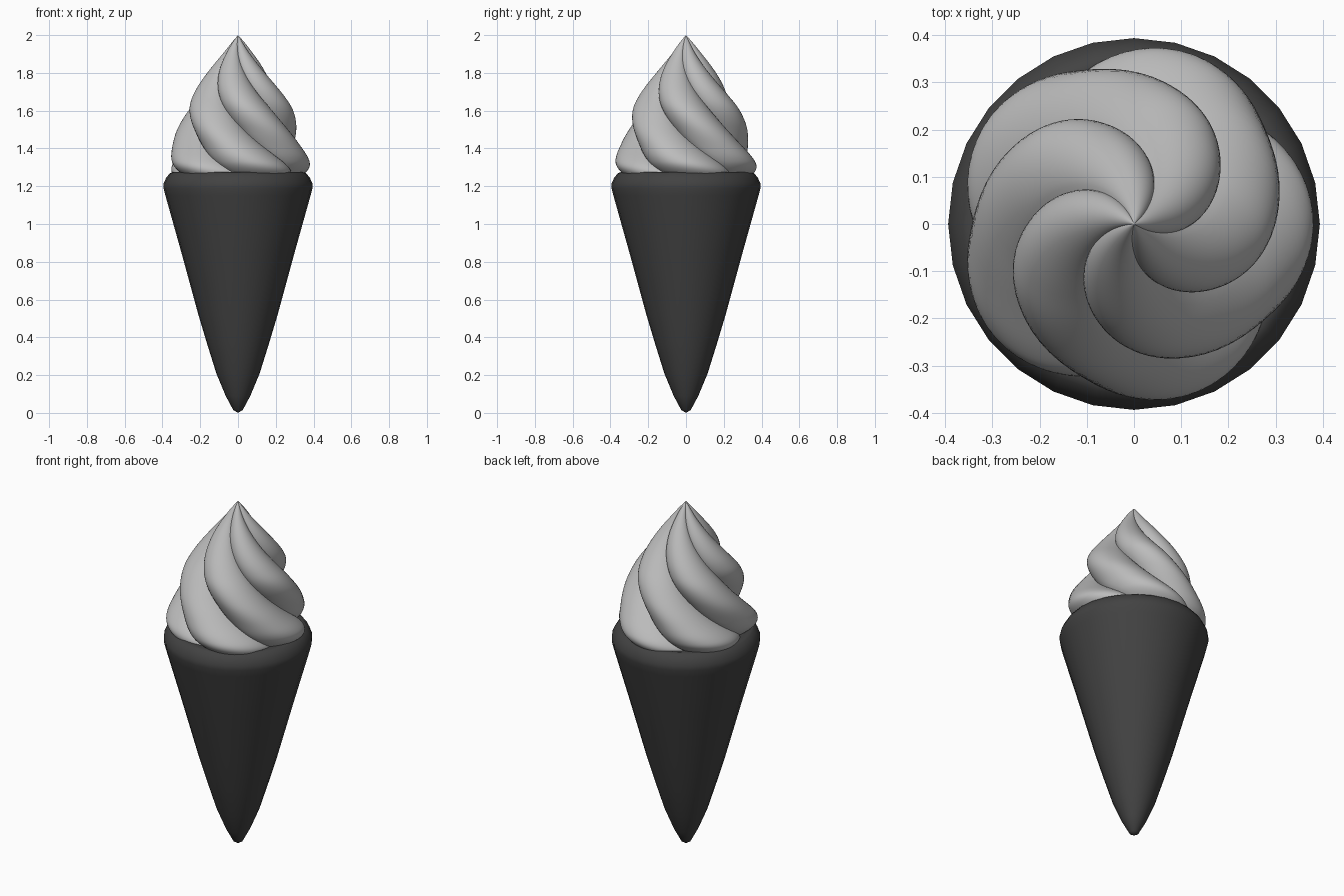
import bpy, bmesh, math

cube = bpy.data.objects.get("Cube")
if cube:
    bpy.data.objects.remove(cube, do_unlink=True)


def make_material(name, value):
    mat = bpy.data.materials.new(name)
    mat.use_nodes = True
    colour = (value, value, value, 1.0)
    mat.diffuse_color = colour
    mat.node_tree.nodes["Principled BSDF"].inputs["Base Color"].default_value = colour
    return mat


def smooth_profile(points, steps):
    """Catmull-Rom curve through (radius, height) points."""
    pts = [points[0]] + points + [points[-1]]
    out = []
    for a, b, c, d in zip(pts, pts[1:], pts[2:], pts[3:]):
        for s in range(steps):
            t = s / steps
            out.append(tuple(
                0.5 * (2 * q + (r - p) * t + (2 * p - 5 * q + 4 * r - u) * t * t
                       + (3 * q - p - 3 * r + u) * t ** 3)
                for p, q, r, u in zip(a, b, c, d)))
    return out + [points[-1]]


def build_rings(name, profile, sides, place, mat, angle):
    """Skin rings of vertices; the first point is a pole, the last ring is capped."""
    bm = bmesh.new()
    pole = bm.verts.new((0, 0, profile[0][1]))
    rings = [[bm.verts.new(place(r, z, i / sides)) for i in range(sides)]
             for r, z in profile[1:]]
    for i in range(sides):
        j = (i + 1) % sides
        bm.faces.new((pole, rings[0][i], rings[0][j]))
        for a, b in zip(rings, rings[1:]):
            bm.faces.new((a[i], b[i], b[j], a[j]))
    bm.faces.new(rings[-1])
    bmesh.ops.recalc_face_normals(bm, faces=bm.faces)
    mesh = bpy.data.meshes.new(name)
    bm.to_mesh(mesh)
    bm.free()
    mesh.materials.append(mat)
    obj = bpy.data.objects.new(name, mesh)
    bpy.context.collection.objects.link(obj)
    bpy.ops.object.select_all(action='DESELECT')
    obj.select_set(True)
    bpy.context.view_layer.objects.active = obj
    bpy.ops.object.shade_smooth_by_angle(angle=math.radians(angle))
    return obj


# Cone: rounded tip, straight flare and a soft rolled rim
def cone_point(r, z, u):
    a = math.tau * u
    return r * math.cos(a), r * math.sin(a), z


cone_profile = [(0, 0), (0.025, 0.015), (0.065, 0.09), (0.115, 0.21), (0.165, 0.37),
                (0.21, 0.52), (0.30, 0.85), (0.384, 1.15), (0.394, 1.19), (0.394, 1.215),
                (0.38, 1.245), (0.362, 1.268), (0.345, 1.275), (0.30, 1.265)]
build_rings("cone", cone_profile, 28, cone_point, make_material("dark_grey", 0.055), 60)

# Swirl: five twisted lobes narrowing to a point
LOBES = 5
TOP = 2.0


def swirl_point(r, z, u):
    drop = TOP - z
    twist = math.radians(-32 + 130 * drop + 110 * drop * drop)
    depth = 0.27 - 0.12 * max(0, drop - 0.5) / 0.25
    bulge = abs(math.sin(math.pi * LOBES * u)) ** 0.85
    radius = r * (1 - depth + depth * bulge)
    a = math.tau * u + twist
    return radius * math.cos(a), radius * math.sin(a), z


swirl_profile = smooth_profile(
    [(0, TOP), (0.036, 1.96), (0.076, 1.91), (0.14, 1.83), (0.20, 1.75), (0.248, 1.68),
     (0.288, 1.61), (0.32, 1.52), (0.348, 1.42), (0.374, 1.35), (0.38, 1.31),
     (0.365, 1.275), (0.33, 1.24)], 5)
build_rings("swirl", swirl_profile, LOBES * 24, swirl_point,
            make_material("light_grey", 0.5), 75)
